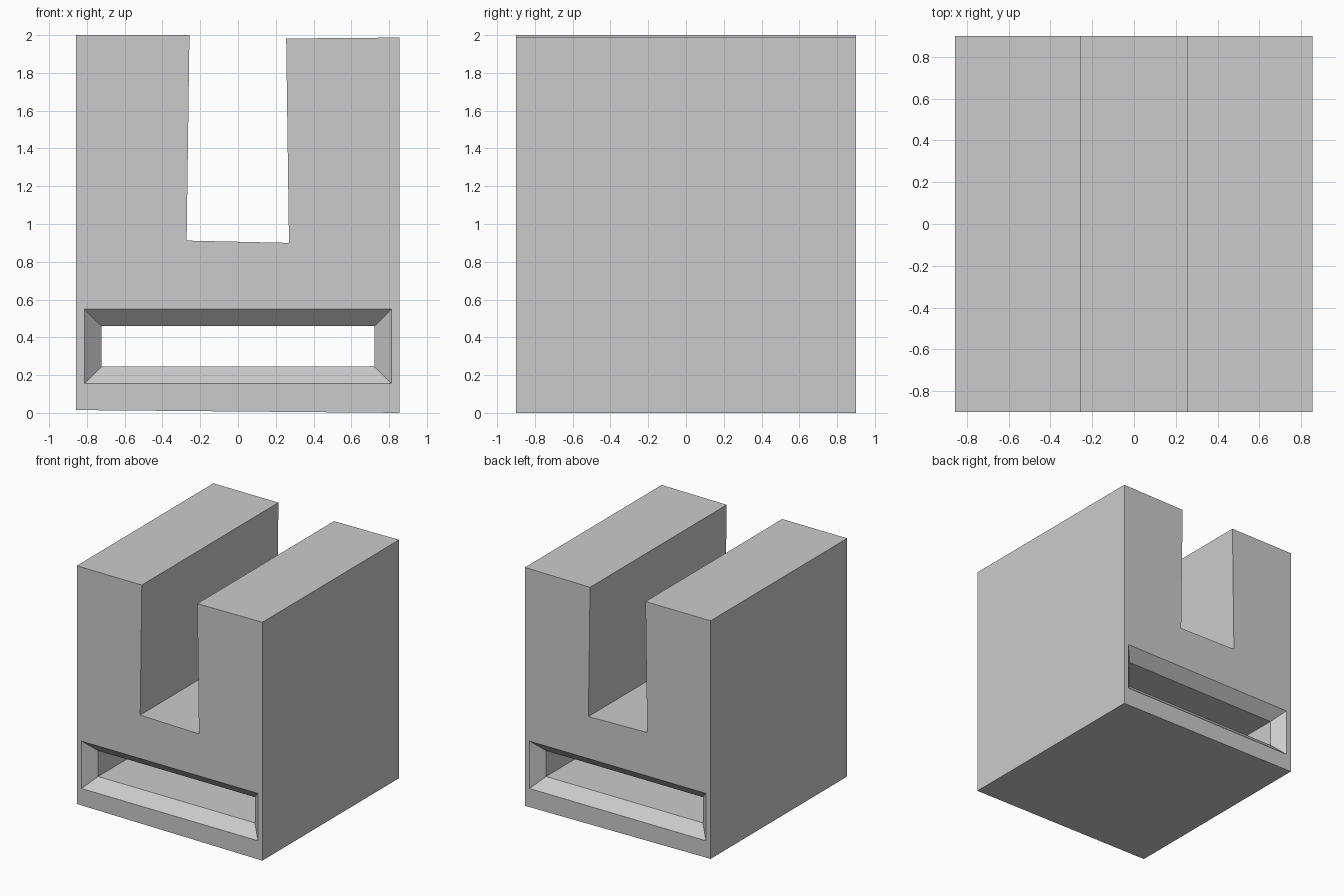
import bpy
import bmesh

cube = bpy.data.objects.get("Cube")
if cube:
    bpy.data.objects.remove(cube, do_unlink=True)

grey = bpy.data.materials.new("plain_grey")
grey.use_nodes = True
colour = (0.6, 0.6, 0.6, 1)
grey.diffuse_color = colour
grey.node_tree.nodes["Principled BSDF"].inputs["Base Color"].default_value = colour

DEPTH = 0.9  # half depth of the block


def loft(name, rings):
    """Solid through matching rings of points, capped at both ends."""
    bm = bmesh.new()
    loops = [[bm.verts.new(p) for p in ring] for ring in rings]
    for a, b in zip(loops, loops[1:]):
        for i in range(len(a)):
            j = (i + 1) % len(a)
            bm.faces.new((a[i], a[j], b[j], b[i]))
    bm.faces.new(loops[0])
    bm.faces.new(loops[-1])
    bmesh.ops.recalc_face_normals(bm, faces=bm.faces)
    mesh = bpy.data.meshes.new(name)
    bm.to_mesh(mesh)
    bm.free()
    mesh.materials.append(grey)
    obj = bpy.data.objects.new(name, mesh)
    bpy.context.collection.objects.link(obj)
    return obj


# Notched block, slightly uneven as if hand cut
profile = [(-0.857, 0.015), (0.855, 0), (0.855, 1.987), (0.255, 1.982),
           (0.27, 0.9), (-0.272, 0.912), (-0.257, 2), (-0.857, 2)]
block = loft("notched_block", [[(x, y, z) for x, z in profile] for y in (-DEPTH, DEPTH)])


# Through slot, flared at the front and the back
def slot_ring(y, flare):
    w, low, high = 0.723 + flare, 0.245 - flare, 0.46 + flare
    return [(-w, y, low), (w, y, low), (w, y, high), (-w, y, high)]


FLARE, OVER = 0.09, 0.02
cutter = loft("slot_cutter", [
    slot_ring(-DEPTH - OVER, FLARE + OVER), slot_ring(FLARE - DEPTH, 0),
    slot_ring(DEPTH - FLARE, 0), slot_ring(DEPTH + OVER, FLARE + OVER)])
cutter.hide_render = True

cut = block.modifiers.new("slot", "BOOLEAN")
cut.operation = "DIFFERENCE"
cut.solver = "EXACT"
cut.object = cutter
bpy.context.view_layer.objects.active = block
bpy.ops.object.modifier_apply(modifier=cut.name)
bpy.data.objects.remove(cutter, do_unlink=True)
